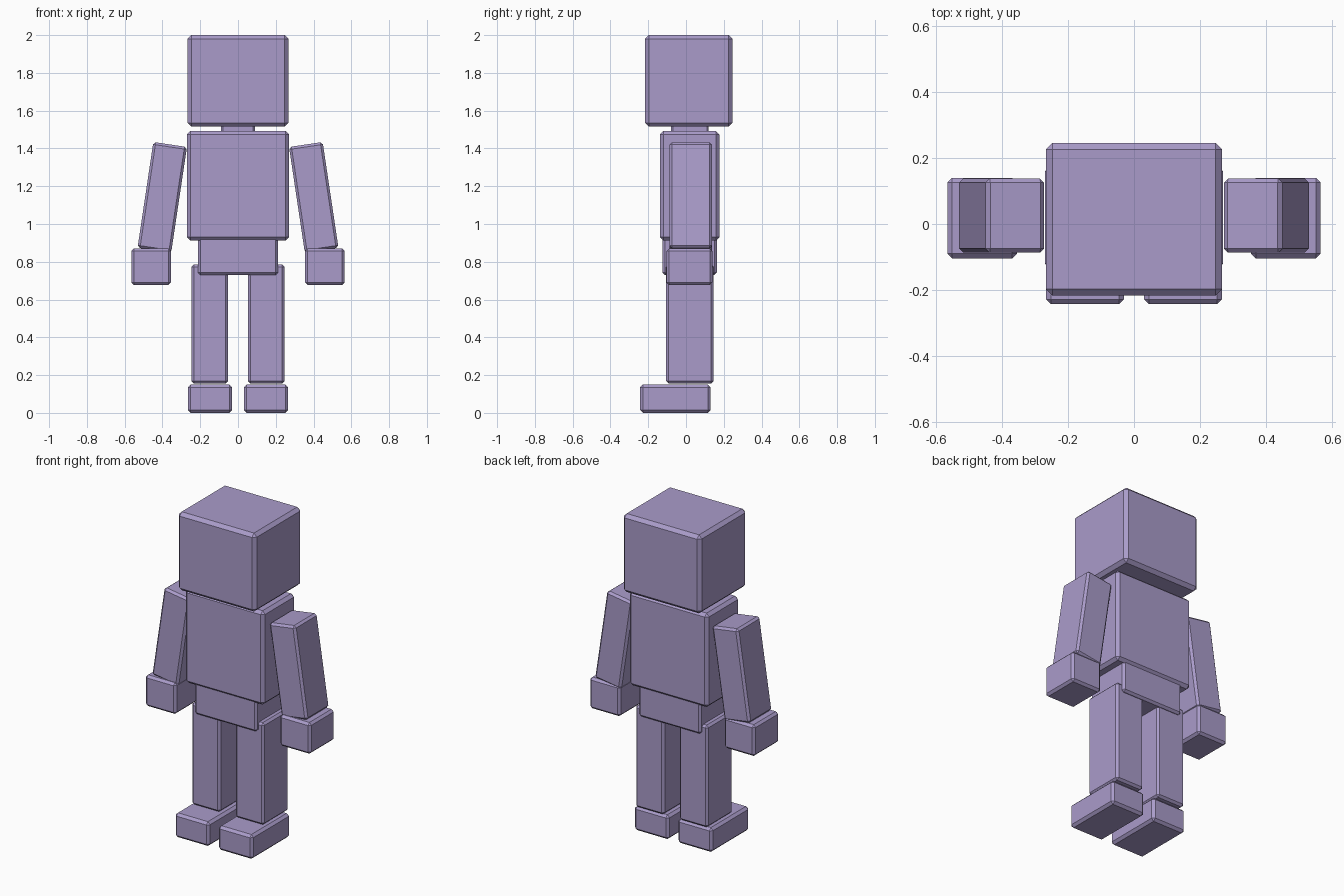
import bpy
import math

if "Cube" in bpy.data.objects:
    bpy.data.objects.remove(bpy.data.objects["Cube"])

purple = bpy.data.materials.new("soft_purple")
purple.diffuse_color = (0.40, 0.33, 0.59, 1.0)
purple.use_nodes = True
purple.node_tree.nodes["Principled BSDF"].inputs["Base Color"].default_value = purple.diffuse_color


def block(name, x, y, z, bevel=0.015, tilt=0.0):
    """Chamfered box from (min, max) ranges, tilted about the y axis."""
    bpy.ops.mesh.primitive_cube_add(
        size=1, location=[sum(r) / 2 for r in (x, y, z)])
    ob = bpy.context.object
    ob.name = name
    ob.scale = [r[1] - r[0] for r in (x, y, z)]
    bpy.ops.object.transform_apply(location=False, rotation=False, scale=True)
    ob.rotation_euler.y = tilt
    mod = ob.modifiers.new("chamfer", 'BEVEL')
    mod.width = bevel
    mod.segments = 1
    ob.data.materials.append(purple)
    return ob


def pair(name, x, y, z, bevel=0.015, tilt=0.0):
    """Same block on both sides of the body."""
    block("right_" + name, x, y, z, bevel, tilt)
    block("left_" + name, (-x[1], -x[0]), y, z, bevel, -tilt)


# Head, neck and body
block("head", (-0.267, 0.267), (-0.217, 0.246), (1.515, 2.0), 0.02)
block("neck", (-0.09, 0.09), (-0.08, 0.12), (1.44, 1.56), 0.01)
block("torso", (-0.27, 0.27), (-0.138, 0.177), (0.912, 1.492), 0.018)
block("pelvis", (-0.212, 0.212), (-0.125, 0.163), (0.73, 0.98), 0.013)

# Arms lean outward, hands stay level
pair("arm", (0.311, 0.491), (-0.087, 0.138), (0.858, 1.424), 0.013,
     -math.radians(8.5))
pair("hand", (0.355, 0.565), (-0.104, 0.14), (0.677, 0.87), 0.014)

# Legs and feet
pair("leg", (0.052, 0.247), (-0.105, 0.146), (0.155, 0.785), 0.013)
pair("foot", (0.031, 0.266), (-0.243, 0.131), (0.0, 0.15), 0.015)
